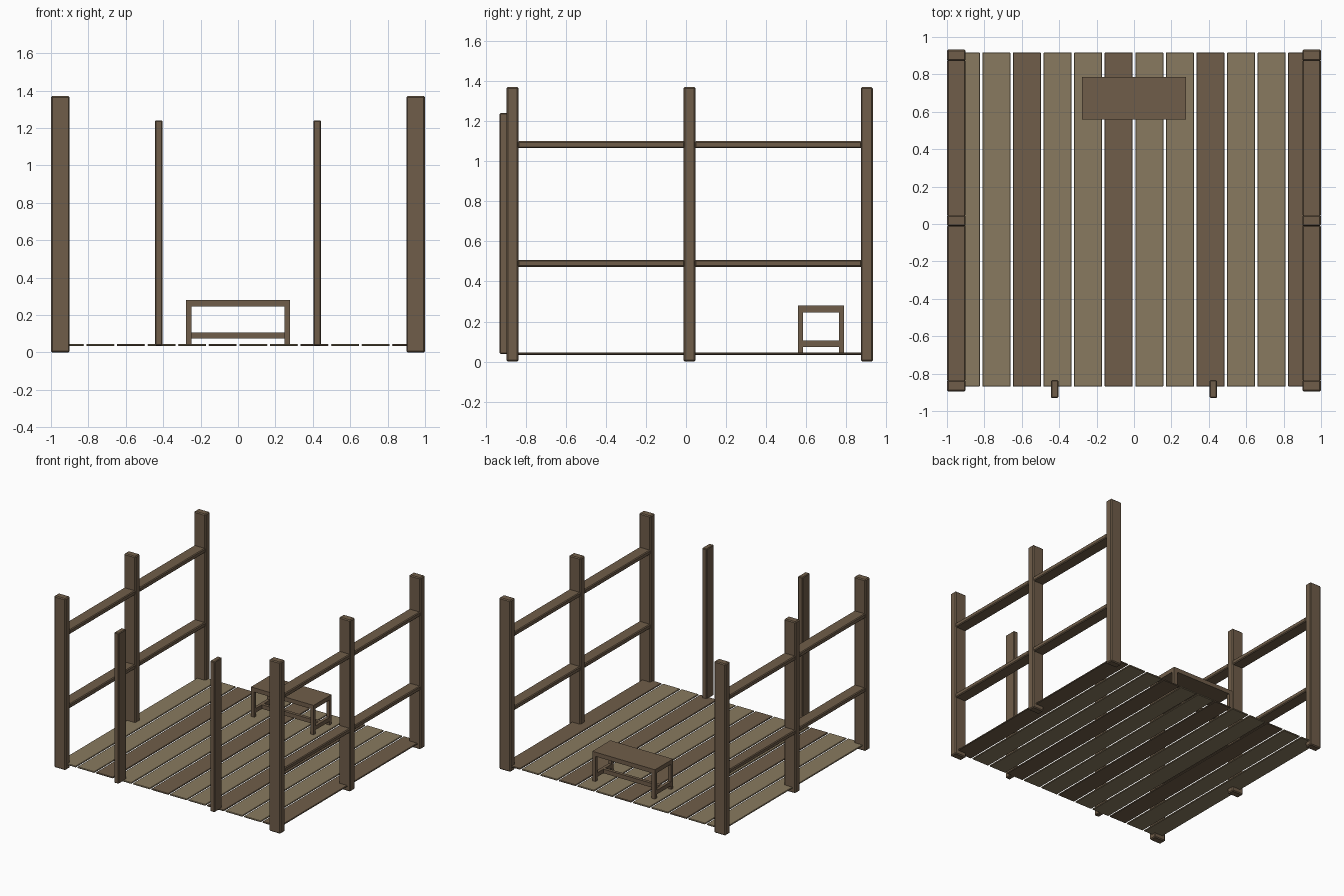
import bpy

if "Cube" in bpy.data.objects:
    bpy.data.objects.remove(bpy.data.objects["Cube"])


def material(name, color):
    m = bpy.data.materials.new(name)
    m.diffuse_color = (*color, 1)
    m.use_nodes = True
    m.node_tree.nodes["Principled BSDF"].inputs["Base Color"].default_value = m.diffuse_color
    return m


DARK = material("dark_wood", (0.16, 0.11, 0.067))
LIGHT = material("light_wood", (0.25, 0.195, 0.115))


def box(name, x, y, z, mat=DARK, bevel=0.0):
    """Box from (min, max) ranges, with an optional chamfer."""
    r = (x, y, z)
    bpy.ops.mesh.primitive_cube_add(size=1, location=[(a + b) / 2 for a, b in r])
    o = bpy.context.object
    o.name = name
    o.scale = [b - a for a, b in r]
    bpy.ops.object.transform_apply(location=False, rotation=False, scale=True)
    o.data.materials.append(mat)
    if bevel:
        mod = o.modifiers.new("chamfer", 'BEVEL')
        mod.width = bevel
        mod.segments = 1
    return o


def around(c, size):
    return (c - size / 2, c + size / 2)


# Floor planks, every third one darker
PITCH = 0.1635
for i in range(12):
    box("floor_plank", around((i - 5.5) * PITCH, 0.15), (-0.87, 0.917), (0.034, 0.045),
        DARK if i % 3 == 2 else LIGHT, 0.003)

POST_Y = (-0.865, 0.018, 0.902)
for s in (-1, 1):
    # Side posts
    for y in POST_Y:
        box("side_post", around(s * 0.95, 0.1), around(y, 0.06), (0, 1.37), DARK, 0.007)
    # Rails between the posts
    for y0, y1 in zip(POST_Y, POST_Y[1:]):
        for z in (0.49, 1.082):
            box("side_rail", around(s * 0.95, 0.098), (y0 + 0.025, y1 - 0.025),
                around(z, 0.035), DARK, 0.006)
    # Thin entrance posts
    box("entrance_post", around(s * 0.424, 0.04), (-0.93, -0.835), (0.038, 1.24), DARK, 0.005)

# Bench: seat, legs and H-shaped stretcher
BY = 0.673
box("bench_seat", (-0.277, 0.277), around(BY, 0.228), (0.246, 0.28))
for s in (-1, 1):
    for t in (-1, 1):
        box("bench_leg", around(s * 0.2625, 0.029), around(BY + t * 0.1015, 0.025), (0.042, 0.246))
    box("bench_side_stretcher", around(s * 0.2625, 0.025), around(BY, 0.178), (0.073, 0.106))
box("bench_long_stretcher", (-0.25, 0.25), around(BY, 0.025), (0.073, 0.106))
